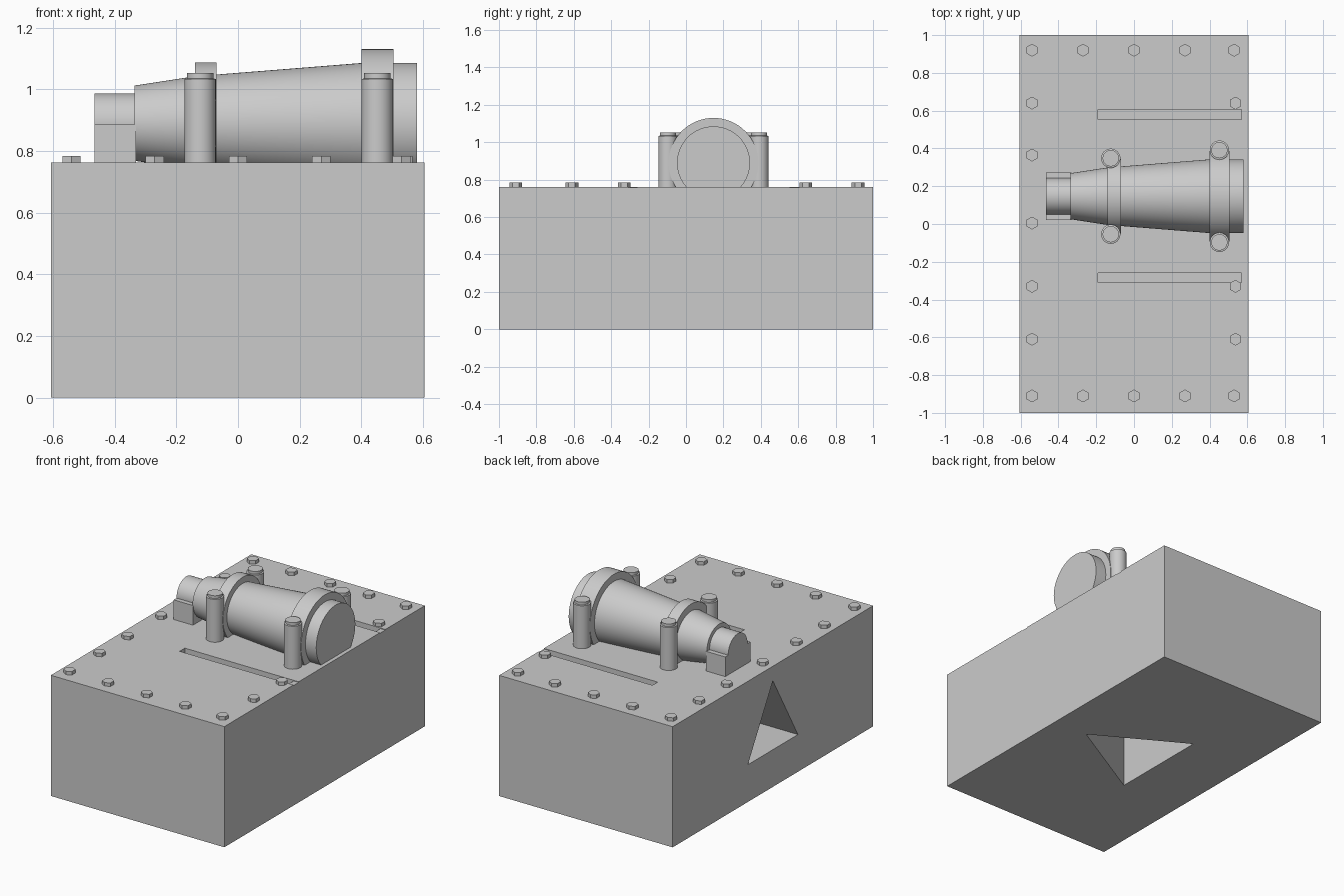
import bpy, bmesh, math
from mathutils import Matrix, Vector

cube = bpy.data.objects.get("Cube")
if cube:
    bpy.data.objects.remove(cube, do_unlink=True)

grey = bpy.data.materials.new("plain_grey")
grey.use_nodes = True
grey.diffuse_color = (0.6, 0.6, 0.6, 1)
grey.node_tree.nodes["Principled BSDF"].inputs["Base Color"].default_value = (0.6, 0.6, 0.6, 1)

TOP = 0.762                      # lid height
AXIS_Y, AXIS_Z = 0.147, 0.89     # barrel axis


def finish(name, bm, smooth=False):
    bmesh.ops.recalc_face_normals(bm, faces=bm.faces)
    mesh = bpy.data.meshes.new(name)
    bm.to_mesh(mesh)
    bm.free()
    mesh.materials.append(grey)
    ob = bpy.data.objects.new(name, mesh)
    bpy.context.collection.objects.link(ob)
    if smooth:
        bpy.ops.object.select_all(action='DESELECT')
        ob.select_set(True)
        bpy.context.view_layer.objects.active = ob
        bpy.ops.object.shade_smooth_by_angle(angle=math.radians(30))
    return ob


def box(name, lo, hi):
    lo, hi = Vector(lo), Vector(hi)
    bm = bmesh.new()
    bmesh.ops.create_cube(bm, size=1)
    bmesh.ops.scale(bm, vec=hi - lo, verts=bm.verts)
    bmesh.ops.translate(bm, vec=(lo + hi) / 2, verts=bm.verts)
    return finish(name, bm)


def prism(name, points, sweep):
    bm = bmesh.new()
    face = bm.faces.new([bm.verts.new(p) for p in points])
    out = bmesh.ops.extrude_face_region(bm, geom=[face])
    moved = [v for v in out["geom"] if isinstance(v, bmesh.types.BMVert)]
    bmesh.ops.translate(bm, vec=sweep, verts=moved)
    return finish(name, bm)


def turned(name, profile, matrix, sides=64, turn=0):
    """Closed solid turned about local z from (radius, height) pairs."""
    bm = bmesh.new()
    rings = []
    for r, h in profile:
        angles = [turn + math.tau * i / sides for i in range(sides)]
        rings.append([bm.verts.new((r * math.cos(a), r * math.sin(a), h)) for a in angles])
    for a, b in zip(rings, rings[1:]):
        for i in range(sides):
            j = (i + 1) % sides
            bm.faces.new((a[i], a[j], b[j], b[i]))
    bm.faces.new(rings[0][::-1])
    bm.faces.new(rings[-1])
    bmesh.ops.transform(bm, matrix=matrix, verts=bm.verts)
    return finish(name, bm, smooth=sides > 6)


def cut(target, cutter):
    cutter.hide_render = True
    mod = target.modifiers.new(cutter.name, 'BOOLEAN')
    mod.operation, mod.solver, mod.object = 'DIFFERENCE', 'EXACT', cutter
    bpy.context.view_layer.objects.active = target
    bpy.ops.object.modifier_apply(modifier=mod.name)
    bpy.data.objects.remove(cutter, do_unlink=True)


# Case with triangular pockets in its side and underside
case = box("case", (-0.607, -1, 0), (0.605, 1, TOP))
cut(case, prism("side_pocket", [(-0.7, 0.25, 0.235), (-0.7, -0.25, 0.235), (-0.7, 0, 0.67)],
                (0.49, 0, 0)))
cut(case, prism("bottom_pocket", [(0.37, 0, -0.1), (-0.19, 0.32, -0.1), (-0.19, -0.32, -0.1)],
                (0, 0, 0.6)))

# Lid slots, shallower where they cross the wall
for y in (0.58, -0.285):
    cut(case, box("slot", (-0.19, y - 0.026, TOP - 0.05), (0.57, y + 0.026, TOP + 0.1)))
    cut(case, box("slot_end", (0.56, y - 0.026, TOP - 0.004), (0.7, y + 0.026, TOP + 0.1)))

# Barrel, clamp rings and end nozzle, all along x
along_x = Matrix.Translation((0, AXIS_Y, AXIS_Z)) @ Matrix.Rotation(math.pi / 2, 4, 'Y')
turned("barrel", [(0.122, -0.335), (0.152, -0.14), (0.195, 0.40), (0.195, 0.58)], along_x)
turned("nozzle", [(0.096, -0.465), (0.096, -0.33)], along_x)
box("nozzle_block", (-0.465, 0.022, TOP - 0.01), (-0.33, 0.272, 0.886))

for name, x0, x1, radius, post_x in (("small", -0.14, -0.07, 0.197, -0.123),
                                     ("large", 0.40, 0.505, 0.24, 0.452)):
    turned(name + "_ring", [(radius, x0), (radius, x1)], along_x)
    # Clamp posts on both sides of the ring
    for side, sign in (("left", 1), ("right", -1)):
        place = Matrix.Translation((post_x, AXIS_Y + sign * (radius + 0.004), 0))
        turned(f"{name}_post_{side}", [(0.051, TOP - 0.01), (0.051, 1.033),
                                       (0.043, 1.035), (0.043, 1.052)], place, 32)

# Hexagonal lid bolts around the rim
spots = [(x, y) for x in (-0.54, -0.27, 0, 0.27, 0.53) for y in (0.92, -0.91)]
spots += [(-0.54, y) for y in (0.64, 0.365, 0.005, -0.33, -0.61)]
spots += [(0.537, y) for y in (0.64, -0.33, -0.61)]
for x, y in spots:
    turned("bolt", [(0.034, TOP - 0.01), (0.034, TOP + 0.022)],
           Matrix.Translation((x, y, 0)), 6, math.pi / 6)
